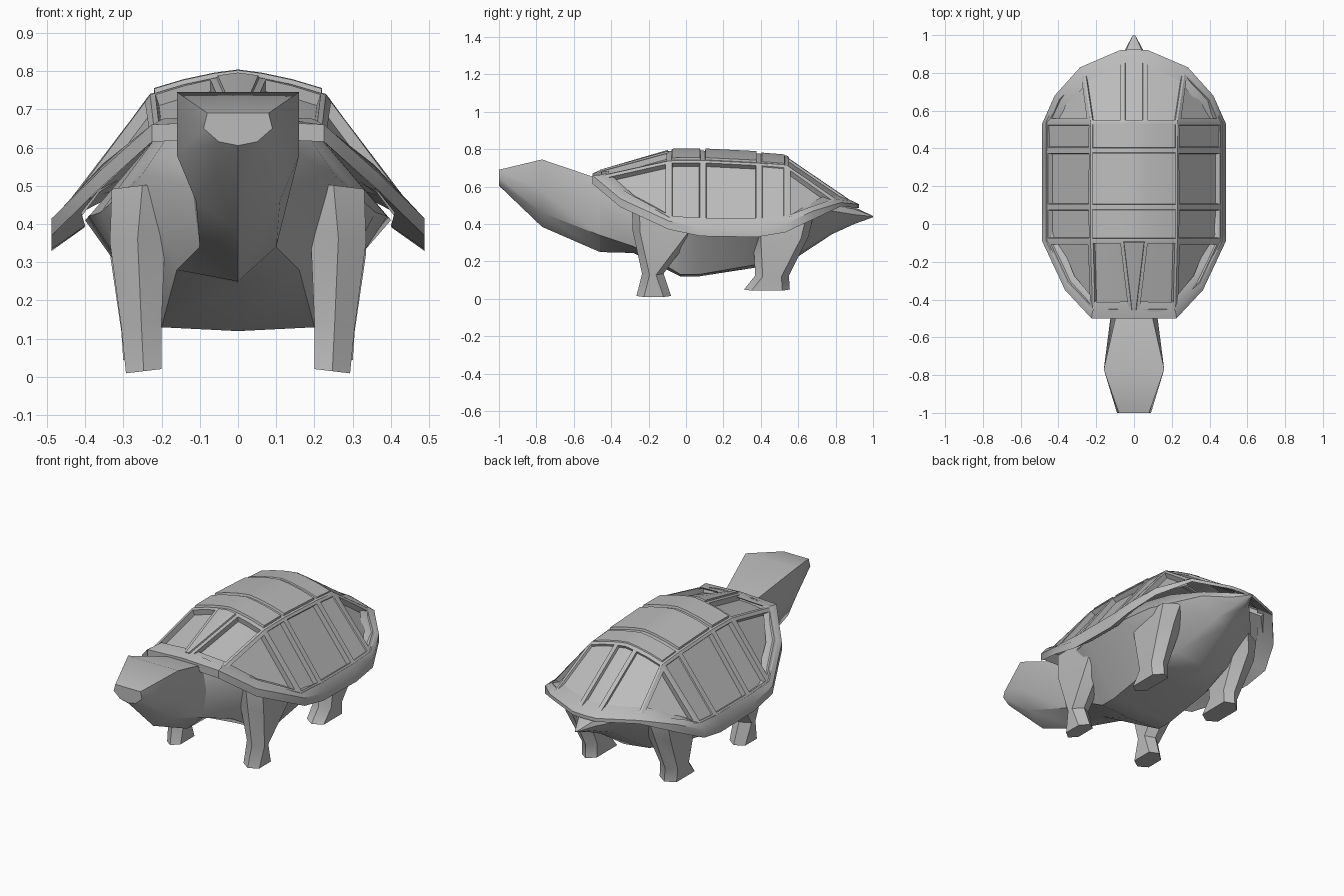
import bpy, bmesh, math
from mathutils import Vector

if "Cube" in bpy.data.objects:
    bpy.data.objects.remove(bpy.data.objects["Cube"])

grey = bpy.data.materials.new("stone_grey")
grey.diffuse_color = (0.5, 0.5, 0.5, 1)
grey.use_nodes = True
grey.node_tree.nodes["Principled BSDF"].inputs["Base Color"].default_value = grey.diffuse_color


def finish(name, bm, angle=30):
    me = bpy.data.meshes.new(name)
    bm.to_mesh(me)
    bm.free()
    me.materials.append(grey)
    ob = bpy.data.objects.new(name, me)
    bpy.context.collection.objects.link(ob)
    bpy.ops.object.select_all(action='DESELECT')
    ob.select_set(True)
    bpy.context.view_layer.objects.active = ob
    bpy.ops.object.shade_smooth_by_angle(angle=math.radians(angle))
    return ob


def loft(name, rings, closed=False, angle=30):
    """Skin a list of rings; cap the ends unless the loft runs in a loop."""
    bm = bmesh.new()
    vs = [[bm.verts.new(p) for p in r] for r in rings]
    n = len(rings[0])
    pairs = list(zip(vs, vs[1:]))
    if closed:
        pairs.append((vs[-1], vs[0]))
    for a, b in pairs:
        for i in range(n):
            j = (i + 1) % n
            bm.faces.new((a[i], a[j], b[j], b[i]))
    if not closed:
        bm.faces.new(vs[0])
        bm.faces.new(vs[-1])
    bmesh.ops.recalc_face_normals(bm, faces=bm.faces)
    return finish(name, bm, angle)


def half_ring(y, half):
    """Mirror a half section, running from top centre to bottom centre."""
    return ([(x, y, z) for x, z in half]
            + [(-x, y, z) for x, z in half[-2:0:-1]])


# head and neck
loft("head", [
    half_ring(-1.0, [(0, .69), (.08, .69), (.09, .65), (.05, .615), (0, .605)]),
    half_ring(-.77, [(0, .745), (.16, .745), (.16, .58), (.11, .46), (0, .385)]),
    half_ring(-.46, [(0, .64), (.09, .64), (.12, .5), (.10, .34), (0, .25)]),
    half_ring(-.26, [(0, .64), (.12, .62), (.18, .5), (.12, .30), (0, .25)]),
], angle=40)

# body with tail
loft("body_and_tail", [
    half_ring(-.46, [(0, .63), (.09, .63), (.12, .5), (.10, .34), (0, .25)]),
    half_ring(-.28, [(0, .65), (.19, .62), (.25, .53), (.16, .28), (0, .245)]),
    half_ring(-.03, [(0, .7), (.22, .62), (.36, .43), (.2, .13), (0, .12)]),
    half_ring(.07, [(0, .7), (.22, .62), (.39, .42), (.2, .13), (0, .12)]),
    half_ring(.36, [(0, .7), (.22, .60), (.40, .41), (.2, .18), (0, .165)]),
    half_ring(.56, [(0, .65), (.21, .56), (.36, .42), (.16, .22), (0, .20)]),
    half_ring(.78, [(0, .53), (.16, .50), (.17, .47), (.07, .37), (0, .345)]),
    half_ring(.90, [(0, .49), (.05, .48), (.06, .45), (.03, .415), (0, .40)]),
    half_ring(1.0, [(0, .443), (.006, .442), (.006, .44), (.004, .437), (0, .436)]),
], angle=40)


# legs: each level is (z, inner x, outer x, front y, back y)
def leg(name, levels, s):
    rings = []
    for z, xi, xo, y0, y1 in levels:
        xm, ym = (xi + xo) / 2, (y0 + y1) / 2
        pts = [(xi, y0 + .03), (xm, y0), (xo, y0 + .04), (xo, y1 - .04),
               (xm, y1), (xi, y1 - .03)]
        rings.append([(s * x, y, z + (xi + .09 - x) * .12) for x, y in pts])
    loft(name, rings, angle=40)


front_levels = [(.01, .20, .293, -.265, -.08), (.13, .20, .305, -.235, -.12),
                (.36, .19, .335, -.285, .05), (.50, .17, .33, -.29, .08)]
back_levels = [(.045, .20, .30, .31, .555), (.12, .20, .305, .37, .55),
               (.33, .19, .335, .36, .655), (.44, .15, .33, .34, .68)]
for side, s in (("right", 1), ("left", -1)):
    leg("front_leg_" + side, front_levels, s)
    leg("back_leg_" + side, back_levels, s)

# shell dome: rows of points from the centre line to the side
COLS = [(0, 0), (.06, -.008), (.14, -.025), (.23, -.052)]
rows = [[(0, -.465, .68), (.015, -.465, .68), (.11, -.465, .675), (.22, -.465, .655)]]
for y, z in ((-.09, .79), (.09, .792), (.39, .777), (.54, .765)):
    rows.append([(x, y, z + d) for x, d in COLS])
rows.append([(0, .895, .515), (.06, .895, .515), (.16, .865, .515), (.27, .81, .525)])
edge = [(.355, -.32, .55), (.465, -.09, .43), (.465, .09, .42), (.465, .39, .42),
        (.465, .54, .43), (.405, .67, .475)]

bm = bmesh.new()
cache = {}
groups = []  # (faces, border, depth)


def vert(p):
    key = tuple(round(c, 4) for c in p)
    if key not in cache:
        cache[key] = bm.verts.new(p)
    return cache[key]


def face(pts, s):
    f = bm.faces.new([vert((s * x, y, z)) for x, y, z in pts])
    f.normal_update()
    if f.normal.z < 0:
        f.normal_flip()
    return f


def patch(r, c, s):
    a, b = rows[r], rows[r + 1]
    return face((a[c], a[c + 1], b[c + 1], b[c]), s)


# raised top bands
for r, depth in ((1, .012), (2, .012), (3, .006)):
    groups.append(([patch(r, c, s) for c in range(3) for s in (1, -1)], .012, depth))
# centre strips of the sloping ends
groups.append(([patch(0, 0, s) for s in (1, -1)], .004, .008))
groups.append(([patch(4, 0, s) for s in (1, -1)], .012, -.015))
for s in (1, -1):
    # front and back panels
    groups.append(([patch(0, c, s) for c in (1, 2)], .014, -.03))
    groups.append(([patch(4, c, s) for c in (1, 2)], .012, -.012))
    # side panels
    for r, depth in ((1, -.028), (2, -.028), (3, -.006)):
        groups.append(([face((rows[r][3], edge[r], edge[r + 1], rows[r + 1][3]), s)],
                       .016, depth))
    # corner panels
    groups.append(([face((rows[0][3], edge[0], edge[1], rows[1][3]), s)], .02, -.03))
    groups.append(([face((rows[4][3], edge[4], edge[5], rows[5][3]), s)], .02, -.03))
bm.normal_update()
for faces, border, depth in groups:
    bmesh.ops.inset_region(bm, faces=faces, thickness=border, depth=0,
                           use_boundary=True, use_even_offset=True)
    bmesh.ops.inset_region(bm, faces=faces, thickness=.003, depth=depth,
                           use_boundary=True, use_even_offset=True)
finish("shell_dome", bm)

# shell rim: (inner edge, outer lower edge) pairs from front to back
rim = [(rows[0][0], (0, -.50, .625)), (rows[0][3], (.225, -.50, .615)),
       (edge[0], (.365, -.35, .49)), (edge[1], (.487, -.09, .37)),
       (edge[2], (.487, .08, .335)), (edge[3], (.487, .38, .33)),
       (edge[4], (.487, .53, .355)), (edge[5], (.42, .68, .425)),
       (rows[5][3], (.285, .83, .495)), (rows[5][1], (.075, .92, .485)),
       (rows[5][0], (0, .925, .485))]


def rim_ring(inner, outer, s):
    a, b = Vector(inner), Vector(outer)
    lift = Vector((0, 0, .045 if abs(b.y) < .7 else .02))
    centre = Vector((0, .2, b.z))
    under = b + (centre - b).normalized() * .09 + Vector((0, 0, .06))
    ring = [a + Vector((0, 0, .006)), b + lift, b, under]
    return [(s * p.x, p.y, p.z) for p in ring]


loft("shell_rim", [rim_ring(a, b, 1) for a, b in rim]
     + [rim_ring(a, b, -1) for a, b in rim[-2:0:-1]], closed=True)
